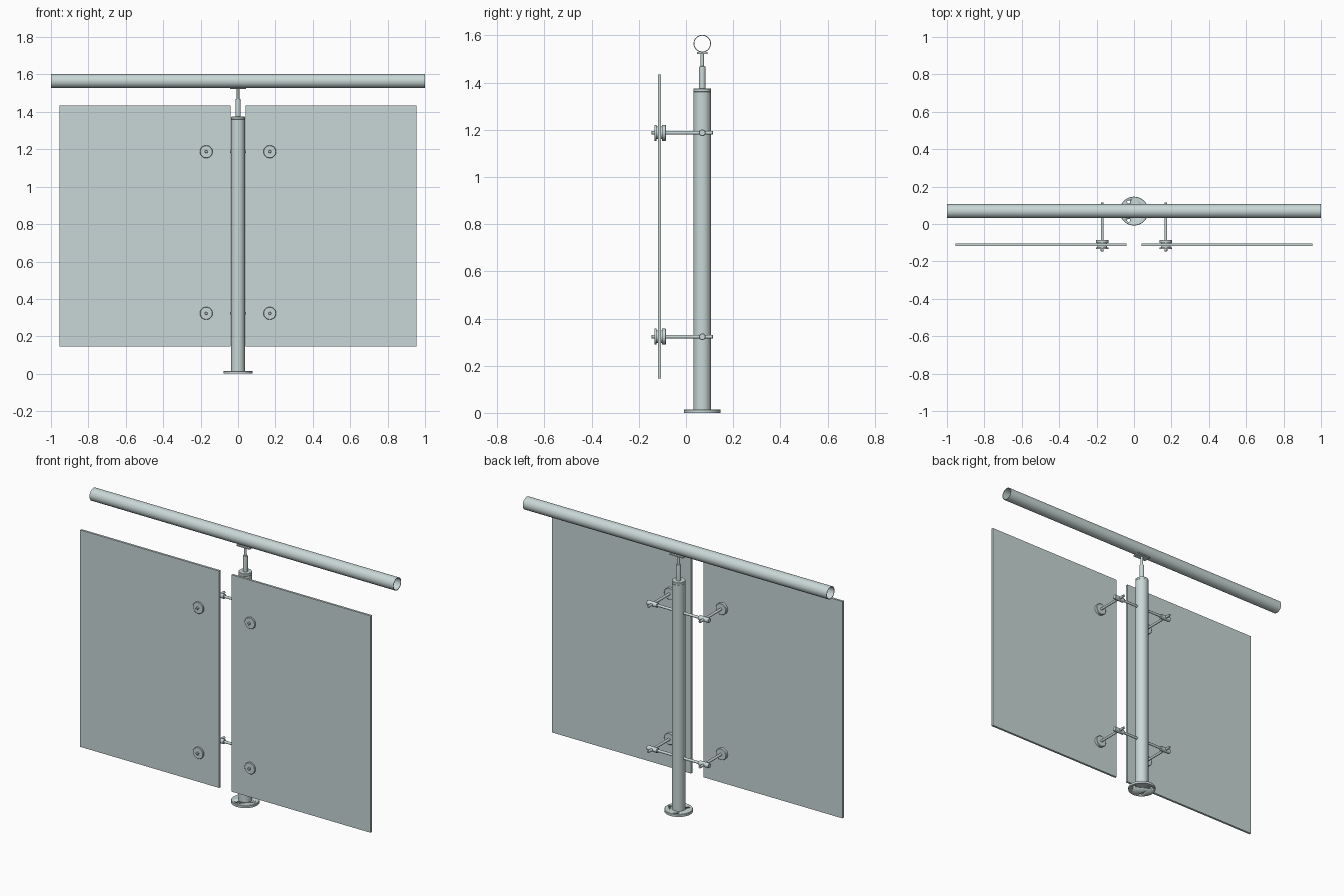
import bpy, bmesh, math
from mathutils import Matrix, Vector

if "Cube" in bpy.data.objects:
    bpy.data.objects.remove(bpy.data.objects["Cube"])

metal = bpy.data.materials.new("pale_grey_green")
metal.diffuse_color = (0.58, 0.68, 0.67, 1)
metal.use_nodes = True
metal.node_tree.nodes["Principled BSDF"].inputs["Base Color"].default_value = metal.diffuse_color

POST_Y = 0.069      # post, rail and crossbars share this plane
GLASS_Y = -0.112    # centre of the panels
GLASS_T = 0.013


def finish(name, bm, smooth=True):
    bmesh.ops.recalc_face_normals(bm, faces=bm.faces)
    me = bpy.data.meshes.new(name)
    bm.to_mesh(me)
    bm.free()
    me.materials.append(metal)
    ob = bpy.data.objects.new(name, me)
    bpy.context.collection.objects.link(ob)
    if smooth:
        bpy.context.view_layer.objects.active = ob
        ob.select_set(True)
        bpy.ops.object.shade_smooth_by_angle(angle=math.radians(35))
        ob.select_set(False)
    return ob


def lathe(name, profile, origin, axis="Z", sides=40, closed=False):
    """Turn (radius, distance) pairs round an axis; ends are capped unless closed."""
    turn = {"Z": Matrix(), "X": Matrix.Rotation(math.pi / 2, 4, "Y"),
            "Y": Matrix.Rotation(-math.pi / 2, 4, "X")}[axis]
    m = Matrix.Translation(Vector(origin)) @ turn
    bm = bmesh.new()
    rings = []
    for r, d in profile:
        rings.append([bm.verts.new(m @ Vector((r * math.cos(a), r * math.sin(a), d)))
                      for a in (2 * math.pi * i / sides for i in range(sides))])
    pairs = list(zip(rings, rings[1:]))
    if closed:
        pairs.append((rings[-1], rings[0]))
    else:
        bm.faces.new(rings[0])
        bm.faces.new(rings[-1])
    for a, b in pairs:
        for i in range(sides):
            j = (i + 1) % sides
            bm.faces.new((a[i], a[j], b[j], b[i]))
    return finish(name, bm)


def box(name, centre, size):
    bm = bmesh.new()
    bmesh.ops.create_cube(bm, size=1, matrix=Matrix.Translation(centre) @ Matrix.Diagonal((*size, 1)))
    return finish(name, bm, smooth=False)


# Hollow handrail
lathe("handrail", [(0.037, -1), (0.037, 1), (0.0335, 1), (0.0335, -1)],
      (0, POST_Y, 1.565), "X", 64, closed=True)

# Post, with a slim seam under its cap
lathe("post", [(0.037, 0.012), (0.037, 1.36), (0.0365, 1.3605), (0.037, 1.361),
               (0.037, 1.373), (0.035, 1.375)], (0, POST_Y, 0), sides=64)

# Stepped stem and saddle plate under the rail
lathe("rail_stem", [(0.0135, 1.37), (0.0135, 1.462), (0.0125, 1.468), (0.007, 1.47),
                    (0.007, 1.524)], (0, POST_Y, 0), sides=32)
box("rail_saddle", (0, POST_Y, 1.525), (0.086, 0.046, 0.007))

# Foot flange with three bolt holes
flange = lathe("foot_flange", [(0.077, 0), (0.077, 0.013), (0.075, 0.015)], (0, POST_Y, 0), sides=64)
for k in range(3):
    a = math.radians(120 * k)
    hole = lathe("bolt_hole_cutter", [(0.0085, -0.02), (0.0085, 0.04)],
                 (0.057 * math.cos(a), POST_Y + 0.057 * math.sin(a), 0), sides=20)
    hole.hide_render = True
    hole.hide_set(True)
    cut = flange.modifiers.new("bolt_hole", "BOOLEAN")
    cut.operation = "DIFFERENCE"
    cut.solver = "EXACT"
    cut.object = hole

front, back = GLASS_Y - GLASS_T / 2, GLASS_Y + GLASS_T / 2
for side, s in (("left", -1), ("right", 1)):
    # Infill panel
    box(f"{side}_panel", (s * 0.498, GLASS_Y, 0.79), (0.915, GLASS_T, 1.29))
    x = s * 0.17
    for level, z in (("lower", 0.323), ("upper", 1.187)):
        tag = f"{side}_{level}"
        # Crossbar from the post, ending in a sleeve
        lathe(f"{tag}_crossbar", [(0.0075, 0.02), (0.0075, 0.17)] if s > 0 else
              [(0.0075, -0.17), (0.0075, -0.02)], (0, POST_Y, z), "X", 24)
        lathe(f"{tag}_sleeve", [(0.012, -0.034), (0.014, -0.032), (0.014, 0.032), (0.012, 0.034)],
              (x, POST_Y, z), "X", 28)
        # Rod through the sleeve to the panel
        lathe(f"{tag}_rod", [(0.0075, back), (0.0075, 0.113), (0.006, 0.115)], (x, 0, z), "Y", 24)
        # Clamp discs on both faces and the screw head
        lathe(f"{tag}_front_disc", [(0.032, front - 0.016), (0.034, front - 0.014), (0.034, front - 0.006),
                                    (0.026, front - 0.006), (0.026, front)], (x, 0, z), "Y")
        lathe(f"{tag}_back_disc", [(0.026, back), (0.026, back + 0.004), (0.034, back + 0.004),
                                   (0.034, back + 0.019), (0.032, back + 0.021)], (x, 0, z), "Y")
        lathe(f"{tag}_screw_head", [(0.006, -0.146), (0.008, -0.144), (0.008, front - 0.014)],
              (x, 0, z), "Y", 20)
